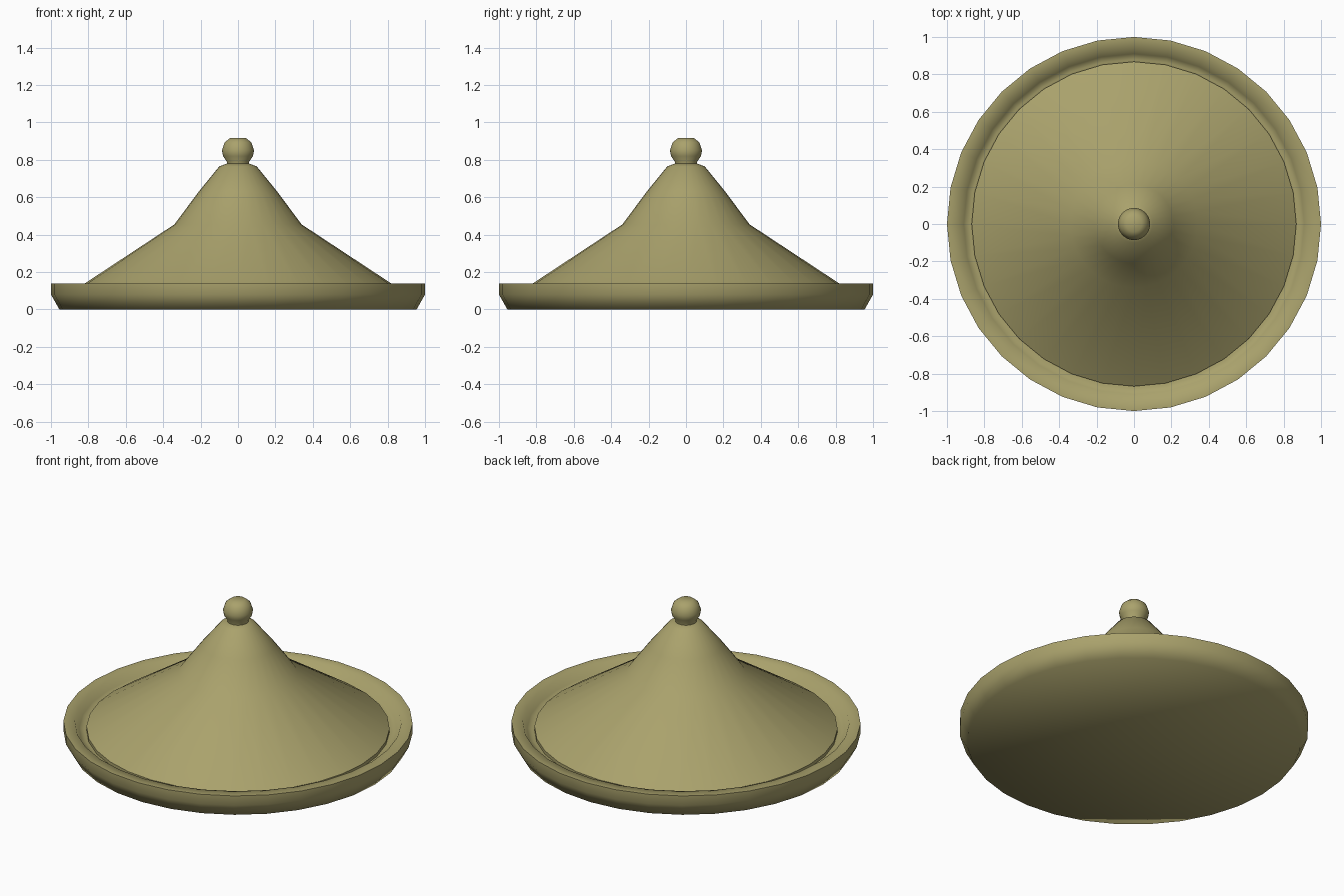
import bpy, bmesh, math

if "Cube" in bpy.data.objects:
    bpy.data.objects.remove(bpy.data.objects["Cube"])

SEGMENTS = 32

clay = bpy.data.materials.new("olive_clay")
clay.diffuse_color = (0.40, 0.36, 0.15, 1.0)
clay.use_nodes = True
clay.node_tree.nodes["Principled BSDF"].inputs["Base Color"].default_value = clay.diffuse_color


def lathe(name, profile, angle=40):
    """Spin an (r, z) profile, listed from bottom to top, about the z axis."""
    bm = bmesh.new()
    verts = [bm.verts.new((r, 0, z)) for r, z in profile]
    edges = [bm.edges.new(pair) for pair in zip(verts, verts[1:])]
    bmesh.ops.spin(bm, geom=verts + edges, cent=(0, 0, 0), axis=(0, 0, 1),
                   angle=math.tau, steps=SEGMENTS, use_duplicate=False)
    bmesh.ops.remove_doubles(bm, verts=bm.verts, dist=1e-4)
    bmesh.ops.recalc_face_normals(bm, faces=bm.faces)
    mesh = bpy.data.meshes.new(name)
    bm.to_mesh(mesh)
    bm.free()
    obj = bpy.data.objects.new(name, mesh)
    bpy.context.collection.objects.link(obj)
    mesh.materials.append(clay)
    bpy.ops.object.select_all(action='DESELECT')
    obj.select_set(True)
    bpy.context.view_layer.objects.active = obj
    bpy.ops.object.shade_smooth_by_angle(angle=math.radians(angle))
    return obj


# Shallow dish with flared foot, raised rim and sunken floor
lathe("dish", [(0, 0), (0.955, 0), (1.0, 0.08), (1.0, 0.14), (0.935, 0.14),
               (0.91, 0.095), (0.88, 0.085), (0, 0.085)], 65)

# Conical lid resting inside the rim
lathe("lid", [(0, 0.086), (0.868, 0.086), (0.868, 0.107), (0.34, 0.455),
              (0.21, 0.63), (0.10, 0.765), (0.06, 0.78), (0, 0.78)])

# Round knob on a narrow neck
lathe("knob", [(0, 0.77), (0.06, 0.77), (0.06, 0.79), (0.08, 0.82),
               (0.086, 0.85), (0.072, 0.893), (0.042, 0.917), (0, 0.917)], 60)
